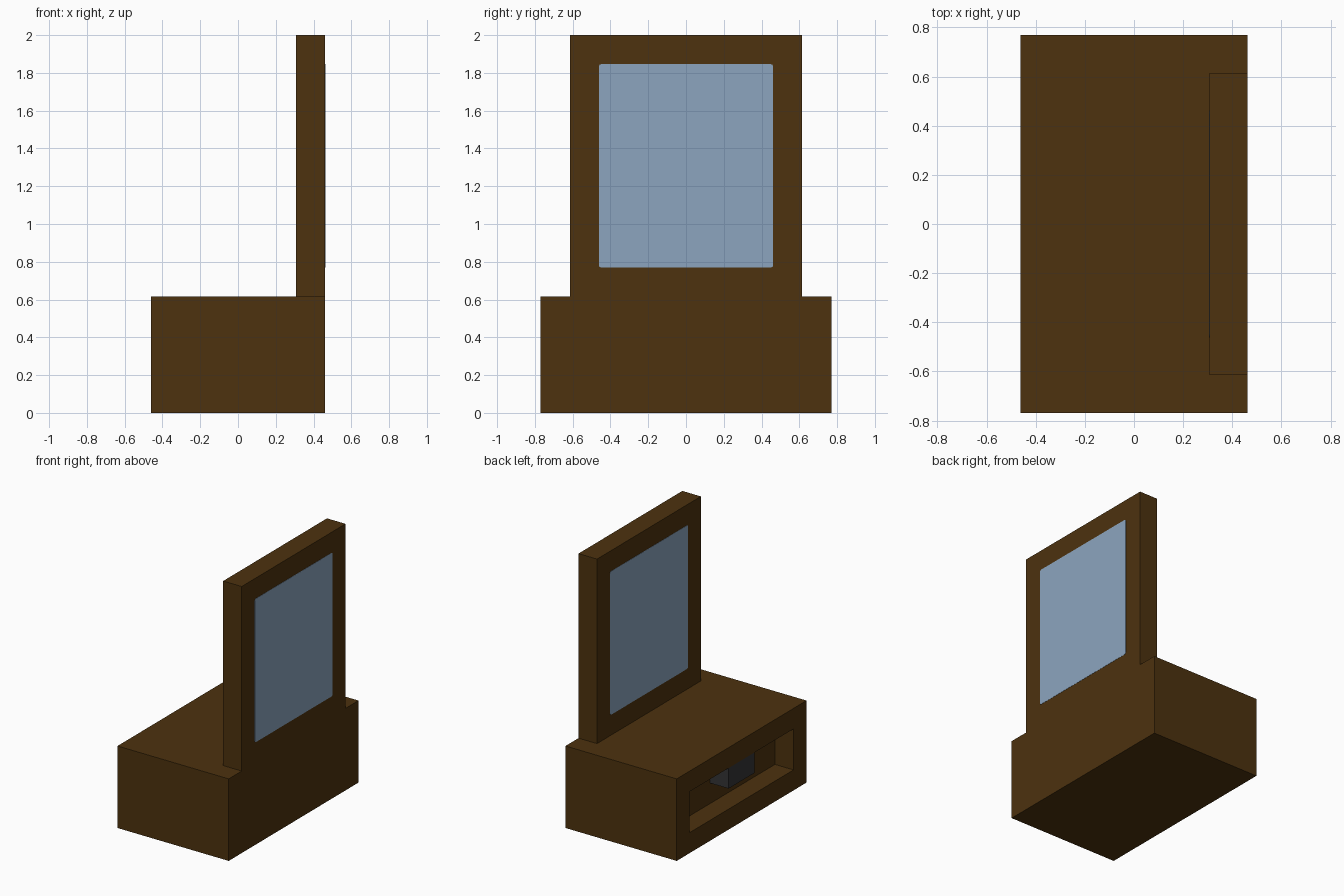
import bpy
import bmesh
from mathutils import Vector

U = 2 / 13  # the model sits on a grid, 13 cells tall

if "Cube" in bpy.data.objects:
    bpy.data.objects.remove(bpy.data.objects["Cube"], do_unlink=True)


def make_material(name, rgb, roughness):
    mat = bpy.data.materials.new(name)
    mat.use_nodes = True
    bsdf = mat.node_tree.nodes["Principled BSDF"]
    bsdf.inputs["Base Color"].default_value = (*rgb, 1)
    bsdf.inputs["Roughness"].default_value = roughness
    mat.diffuse_color = (*rgb, 1)
    return mat


def make_box(name, low, high, mat, edit=None):
    """Box between two corners given in grid cells; edit reshapes its bmesh."""
    low, high = Vector(low) * U, Vector(high) * U
    bm = bmesh.new()
    bmesh.ops.create_cube(bm, size=1)
    bmesh.ops.scale(bm, vec=high - low, verts=bm.verts)
    bmesh.ops.translate(bm, vec=(low + high) / 2, verts=bm.verts)
    if edit:
        edit(bm)
    mesh = bpy.data.meshes.new(name)
    bm.to_mesh(mesh)
    bm.free()
    mesh.materials.append(mat)
    obj = bpy.data.objects.new(name, mesh)
    bpy.context.collection.objects.link(obj)
    return obj


def cut_niche(bm):
    # Frame the -x face, then push its middle one cell inward
    bm.normal_update()
    face = min(bm.faces, key=lambda f: f.normal.x)
    bmesh.ops.inset_region(bm, faces=[face], thickness=U, use_even_offset=True)
    pushed = bmesh.ops.extrude_discrete_faces(bm, faces=[face])["faces"]
    bmesh.ops.translate(bm, vec=(U, 0, 0), verts=pushed[0].verts)


def round_corners(bm):
    # Nip the four corners of the pane
    edges = [e for e in bm.edges
             if abs(e.verts[0].co.x - e.verts[1].co.x) > U / 2]
    bmesh.ops.bevel(bm, geom=edges, offset=0.012, segments=2,
                    profile=0.5, affect='EDGES')


wood = make_material("dark brown wood", (0.074, 0.032, 0.0045), 0.7)
glass = make_material("pale blue glass", (0.262, 0.376, 0.521), 0.3)
metal = make_material("dark grey", (0.034, 0.034, 0.036), 0.5)

# Low cabinet with an open niche
make_box("cabinet", (-3, -5, 0), (3, 5, 4), wood, cut_niche)

# Box hung from the roof of the niche
make_box("niche_box", (-3, -1, 2), (-2, 1, 3), metal)

# Upright panel along the +x edge
make_box("upright_panel", (2, -4, 4), (3, 4, 13), wood)

# Pane showing on both sides of the panel
P = 0.01  # slight projection, in cells
make_box("mirror_pane", (2 - P, -3, 5), (3 + P, 3, 12), glass, round_corners)
